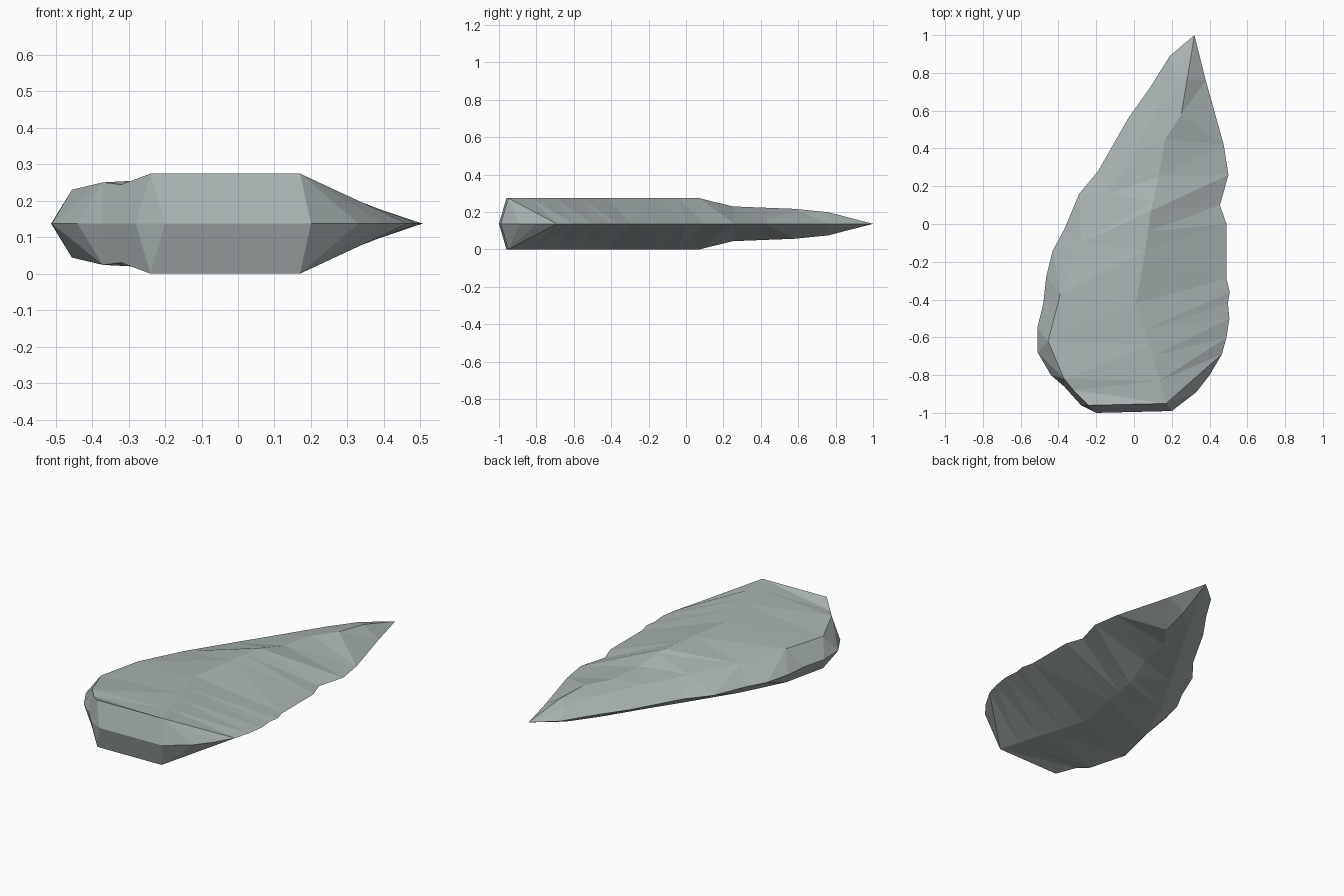
import bpy, bmesh

if "Cube" in bpy.data.objects:
    bpy.data.objects.remove(bpy.data.objects["Cube"])

HALF = 0.137  # half thickness
SKEW = 0.14   # how far the flutes climb from ridge to right edge

# Outline and crest lines, all running from the butt to the tip: (x, y) or (x, y, height)
right_edge = [(.20, -.99), (.33, -.89), (.40, -.80), (.465, -.69), (.49, -.60), (.505, -.50),
              (.497, -.42), (.507, -.36), (.49, -.29), (.49, 0), (.455, .10), (.50, .26),
              (.475, .42), (.38, .76), (.32, 1)]
left_edge = [(-.20, -1), (-.28, -.96), (-.37, -.86), (-.44, -.80), (-.51, -.68), (-.512, -.55),
             (-.48, -.42), (-.465, -.28), (-.43, -.14), (-.37, -.03), (-.29, .16), (-.19, .28),
             (-.11, .42), (-.03, .56), (.09, .73), (.19, .89), (.32, 1)]
ridge = [(.17, -.95, .137), (.10, -.70, .137), (.01, -.42, .137), (.05, -.20, .137),
         (.09, .07, .137), (.13, .25, .093), (.165, .45, .085), (.25, .58, .08),
         (.28, .76, .062), (.32, 1, 0)]
shoulder = [(-.24, -.96, .137), (-.32, -.88, .107), (-.37, -.82, .113), (-.455, -.62, .093),
            (-.39, -.37, .098), (-.28, -.10, .085), (-.13, .16, .078), (.0, .38, .072),
            (.13, .62, .062), (.22, .80, .045), (.32, 1, 0)]

bm = bmesh.new()
cache = {}


def densify(points, ys):
    """Insert interpolated points at the given y values."""
    out = [points[0]]
    for p, q in zip(points, points[1:]):
        for y in ys:
            if p[1] + .02 < y < q[1] - .02:
                t = (y - p[1]) / (q[1] - p[1])
                out.append(tuple(a + (b - a) * t for a, b in zip(p, q)))
        out.append(q)
    return out


def line(points):
    out = []
    for p in points:
        co = (p[0], p[1], p[2] if len(p) > 2 else 0)
        if co not in cache:
            cache[co] = bm.verts.new(co)
        out.append(cache[co])
    return out


def strip(a, b, shift=0.0):
    """Triangulate between two lines, matching them by y (b is shifted)."""
    i = j = 0
    while i < len(a) - 1 or j < len(b) - 1:
        step_a = j == len(b) - 1 or (i < len(a) - 1 and
                                     a[i + 1].co.y <= b[j + 1].co.y - shift)
        third = a[i + 1] if step_a else b[j + 1]
        tri = (a[i], b[j], third)
        if len(set(tri)) == 3:
            bm.faces.new(tri)
        if step_a:
            i += 1
        else:
            j += 1


R, L, S = line(right_edge), line(left_edge), line(shoulder)
C = line(densify(ridge, [p[1] - SKEW for p in right_edge]))
strip(C, R, SKEW)      # fluted flank
strip(S, C)            # broad upper face
strip(L, S)            # chipped left flank
bm.faces.new((L[0], R[0], C[0], S[0]))  # blunt butt
bmesh.ops.recalc_face_normals(bm, faces=bm.faces)
if sum(f.normal.z for f in bm.faces) < 0:
    bmesh.ops.reverse_faces(bm, faces=bm.faces)

# Lower half mirrors the upper half
mesh = bpy.data.meshes.new("stone_blade")
bm.to_mesh(mesh)
bm.free()
blade = bpy.data.objects.new("stone_blade", mesh)
bpy.context.collection.objects.link(blade)
blade.location.z = HALF
mirror = blade.modifiers.new("lower_half", 'MIRROR')
mirror.use_axis = (False, False, True)
mirror.merge_threshold = 0.0005

# Slate grey stone, flat faces
stone = bpy.data.materials.new("slate")
stone.diffuse_color = (.40, .45, .45, 1)
stone.use_nodes = True
stone.node_tree.nodes["Principled BSDF"].inputs["Base Color"].default_value = stone.diffuse_color
mesh.materials.append(stone)
